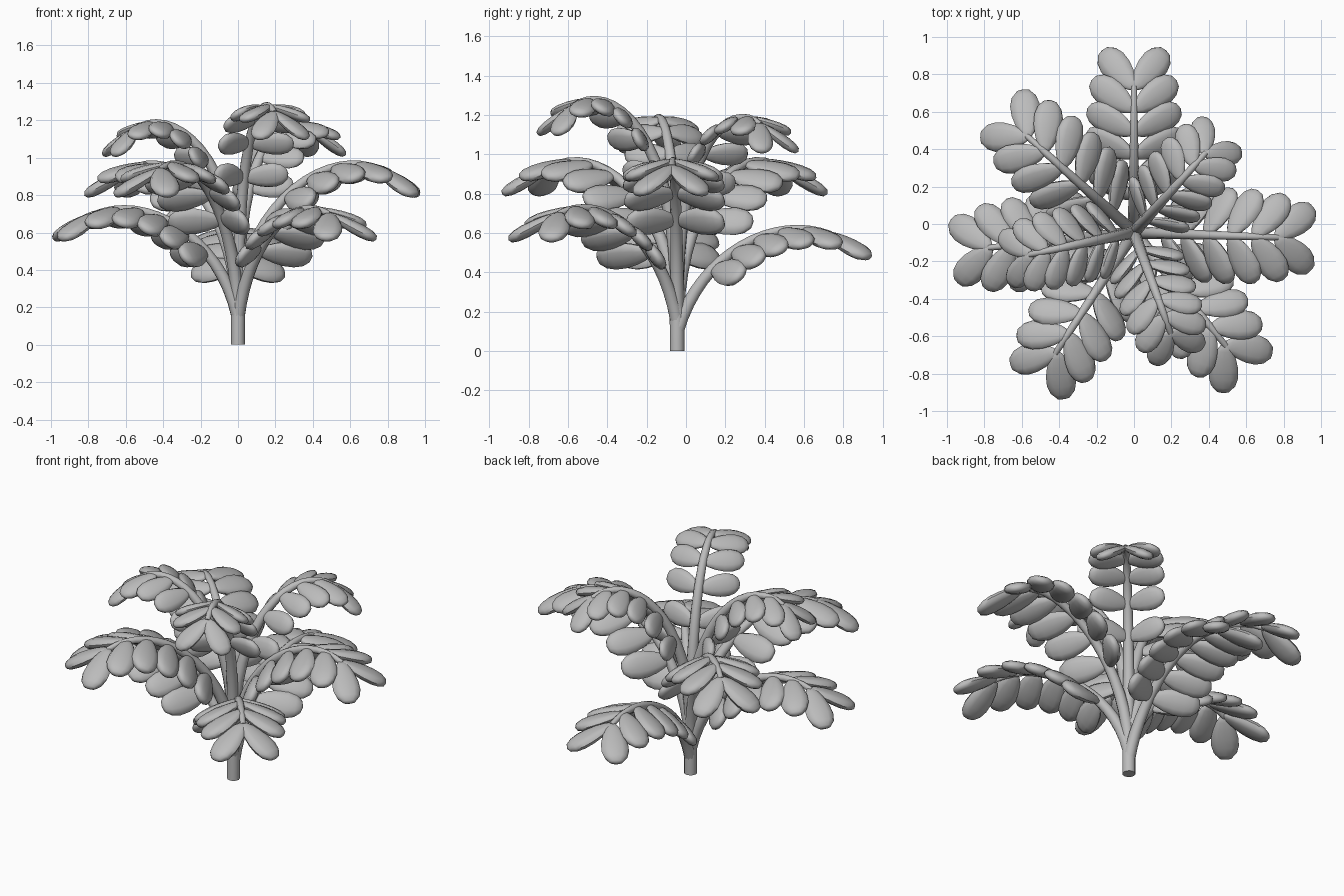
import bpy
import bmesh
import math
from mathutils import Vector

cube = bpy.data.objects.get("Cube")
if cube:
    bpy.data.objects.remove(cube, do_unlink=True)

grey = bpy.data.materials.new("plain_grey")
grey.use_nodes = True
grey.diffuse_color = (0.5, 0.5, 0.5, 1)
grey.node_tree.nodes["Principled BSDF"].inputs["Base Color"].default_value = (0.5, 0.5, 0.5, 1)

CENTRE = Vector((0, -0.045, 0))
PAIRS = 6


def bezier(p, t):
    a, b, c, d = (Vector(q) for q in p)
    s = 1 - t
    return a * s**3 + b * 3 * s * s * t + c * 3 * s * t * t + d * t**3


def finish(name, bm):
    mesh = bpy.data.meshes.new(name)
    bmesh.ops.recalc_face_normals(bm, faces=bm.faces)
    bm.to_mesh(mesh)
    bm.free()
    mesh.materials.append(grey)
    for face in mesh.polygons:
        face.use_smooth = True
    mesh.set_sharp_from_angle(angle=math.radians(50))
    bpy.context.collection.objects.link(bpy.data.objects.new(name, mesh))


def tube(bm, path, radii, side, sides=10):
    # Capped tube along a path that stays in the upright plane facing side
    rings = []
    for i, point in enumerate(path):
        tangent = (path[min(i + 1, len(path) - 1)] - path[max(i - 1, 0)]).normalized()
        normal = side.cross(tangent)
        turn = [2 * math.pi * k / sides for k in range(sides)]
        rings.append([bm.verts.new(point + (side * math.cos(a) + normal * math.sin(a)) * radii[i]) for a in turn])
    for low, high in zip(rings, rings[1:]):
        for k in range(sides):
            j = (k + 1) % sides
            bm.faces.new((low[k], low[j], high[j], high[k]))
    bm.faces.new(rings[0])
    bm.faces.new(rings[-1])


def leaf(bm, base, along, across, length):
    # Plump leaflet: narrow at the stem, widest beyond the middle
    up = along.cross(across)
    verts = bmesh.ops.create_uvsphere(bm, u_segments=12, v_segments=8, radius=1)["verts"]
    for v in verts:
        u = v.co.z
        fat = 0.85 + 0.25 * u
        thick = math.copysign(abs(v.co.y) ** 0.8, v.co.y)
        v.co = (base + along * length * (u + 0.95) / 2
                + across * v.co.x * fat * length * 0.3
                + up * thick * fat * length * 0.13)


# Stem curves as (reach, height) control points, one per tier
low = ((0, 0.1), (0.12, 0.5), (0.5, 0.7), (0.78, 0.595))
lower = ((0, 0.15), (0.1, 0.58), (0.5, 0.82), (0.78, 0.695))
middle = ((0, 0.2), (0.05, 0.78), (0.5, 1.07), (0.77, 0.935))
upper = ((0, 0.2), (-0.02, 1.05), (0.38, 1.29), (0.57, 1.15))
top = ((0, 0.2), (-0.01, 1.12), (0.37, 1.39), (0.57, 1.24))

fronds = {
    "low_back": (90, low, 0.3), "low_left": (-51, lower, 0.3), "low_right": (186, lower, 0.3),
    "middle_left": (-2, middle, 0.3), "middle_front": (237, middle, 0.3), "middle_back": (138, middle, 0.3),
    "upper_left": (48, upper, 0.25), "upper_right": (192, upper, 0.25), "top_front": (-70, top, 0.25),
}

for name, (angle, curve, length) in fronds.items():
    out = Vector((math.cos(math.radians(angle)), math.sin(math.radians(angle)), 0))
    side = Vector((-out.y, out.x, 0))

    def place(t):
        p = bezier(curve, t)
        return CENTRE + out * p.x + Vector((0, 0, p.y))

    # Stem
    bm = bmesh.new()
    steps = [i / 16 for i in range(17)]
    tube(bm, [place(t) for t in steps], [0.036 - 0.02 * t for t in steps], side)
    finish(name + "_stem", bm)

    # Leaflet pairs, sloping like a roof and fanning forward toward the tip
    bm = bmesh.new()
    for i in range(PAIRS):
        f = i / (PAIRS - 1)
        t = 0.32 + 0.67 * f
        tangent = (place(t) - place(t - 0.02)).normalized()
        normal = tangent.cross(side)
        spread = math.radians(75 - 37 * f**3)
        droop = math.radians(28 - 10 * f)
        for sign in (-1, 1):
            slope = side * sign * math.cos(droop) - normal * math.sin(droop)
            along = slope * math.sin(spread) + tangent * math.cos(spread)
            across = tangent * math.sin(spread) - slope * math.cos(spread)
            leaf(bm, place(t), along, across, length)
    finish(name + "_leaflets", bm)

# Trunk
bm = bmesh.new()
tube(bm, [CENTRE + Vector((0, 0, z)) for z in (0, 0.2, 0.4)], (0.037, 0.038, 0.03), Vector((1, 0, 0)), 12)
finish("trunk", bm)
